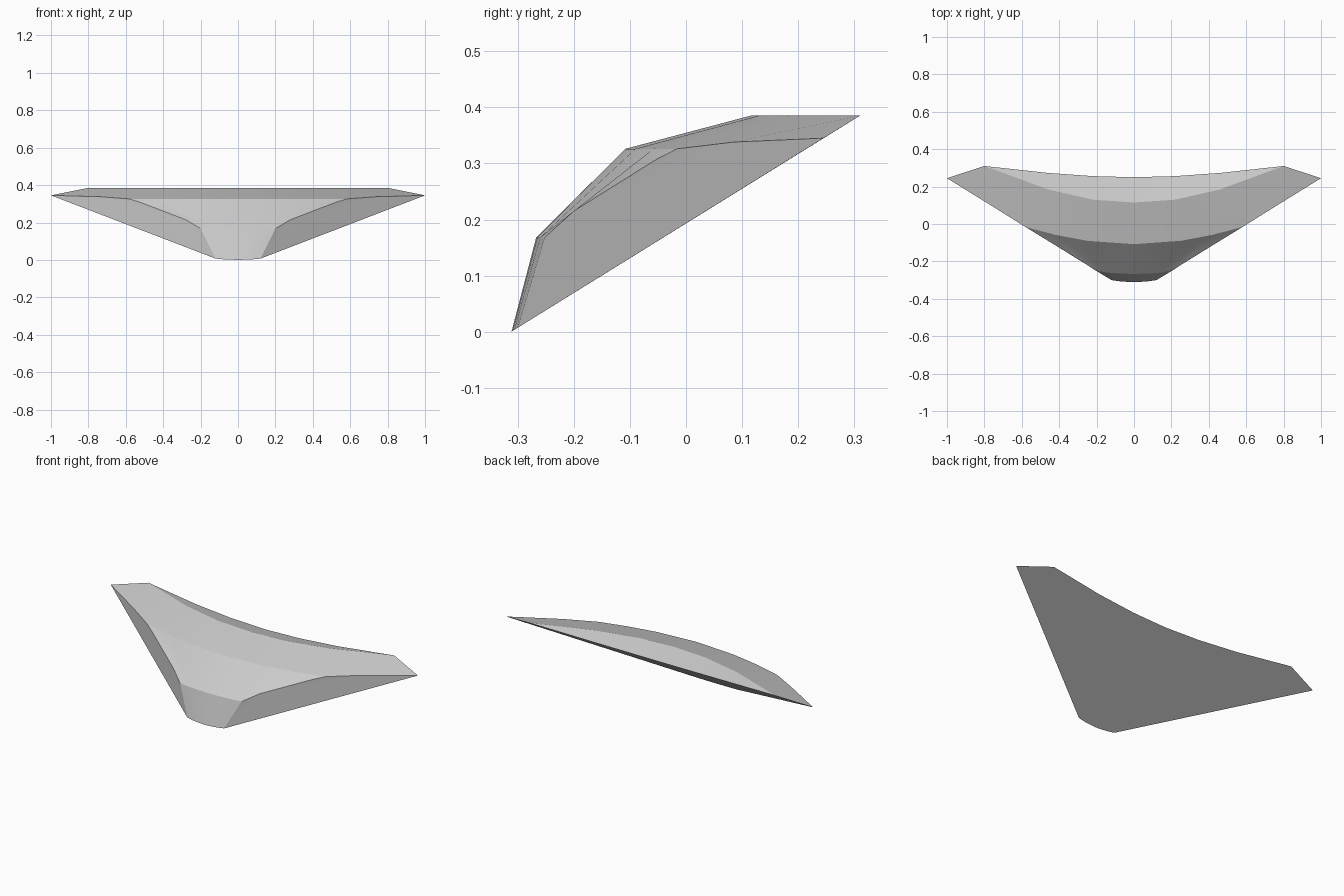
import bpy, bmesh
from math import radians

cube = bpy.data.objects.get("Cube")
if cube:
    bpy.data.objects.remove(cube)

grey = bpy.data.materials.new("light grey")
grey.use_nodes = True
colour = (0.6, 0.6, 0.6, 1)
grey.diffuse_color = colour
grey.node_tree.nodes["Principled BSDF"].inputs["Base Color"].default_value = colour


def base(y):
    """Height of the tilted flat underside."""
    return 0.193 + 0.62 * y


# Cross rows of the left half, front to back, from the centre line outwards
rows = [
    [(x, y, base(y)) for x, y in ((0, -0.311), (0.04, -0.309), (0.08, -0.306), (0.12, -0.3))],
    [(x, y, 0.168) for x, y in ((0, -0.267), (0.07, -0.265), (0.14, -0.26), (0.2, -0.252))],
    [(x, y, 0.326) for x, y in ((0, -0.108), (0.25, -0.09), (0.42, -0.058), (0.58, -0.016))],
    [(x, y, 0.385) for x, y in ((0, 0.115), (0.22, 0.13), (0.46, 0.185), (0.8, 0.31))],
    [(x, y, base(y)) for x, y in ((0, 0.25), (0.22, 0.256), (0.46, 0.273), (0.8, 0.31))],
]
tip = (1, 0.245, 0.345)
# Extra points along the upper edge of the side wall, after each row
wall_extra = {1: [(0.28, -0.2, 0.215), (0.52, -0.053, 0.307)],
              2: [(0.74, 0.084, 0.338), tip]}

bm = bmesh.new()


def add_face(points):
    face = bm.faces.new([bm.verts.new(p) for p in points])
    bmesh.ops.triangulate(bm, faces=[face])


# Upper shell
for r in range(4):
    a, b = rows[r], rows[r + 1]
    for c in range(3):
        edge = wall_extra.get(r, []) if c == 2 else []
        quad = [a[c], a[c + 1], *edge, b[c + 1], b[c]]
        add_face(list(dict.fromkeys(quad)))

# Straight side wall and flat underside
add_face([tip, *reversed(wall_extra[2][:1]), rows[2][-1], *reversed(wall_extra[1]),
          rows[1][-1], rows[0][-1]])
add_face([*rows[0], tip, *reversed(rows[4])])

# Mirror to the other half and join the seams
bmesh.ops.remove_doubles(bm, verts=bm.verts, dist=0.001)
copy = bmesh.ops.duplicate(bm, geom=bm.verts[:] + bm.edges[:] + bm.faces[:])["geom"]
for v in copy:
    if isinstance(v, bmesh.types.BMVert):
        v.co.x *= -1
bmesh.ops.reverse_faces(bm, faces=[f for f in copy if isinstance(f, bmesh.types.BMFace)])
bmesh.ops.remove_doubles(bm, verts=bm.verts, dist=0.001)
bmesh.ops.recalc_face_normals(bm, faces=bm.faces)

mesh = bpy.data.meshes.new("curved_wedge_panel")
bm.to_mesh(mesh)
bm.free()
mesh.materials.append(grey)
panel = bpy.data.objects.new("curved_wedge_panel", mesh)
bpy.context.collection.objects.link(panel)

bpy.ops.object.select_all(action="DESELECT")
panel.select_set(True)
bpy.context.view_layer.objects.active = panel
bpy.ops.object.shade_smooth_by_angle(angle=radians(22))
